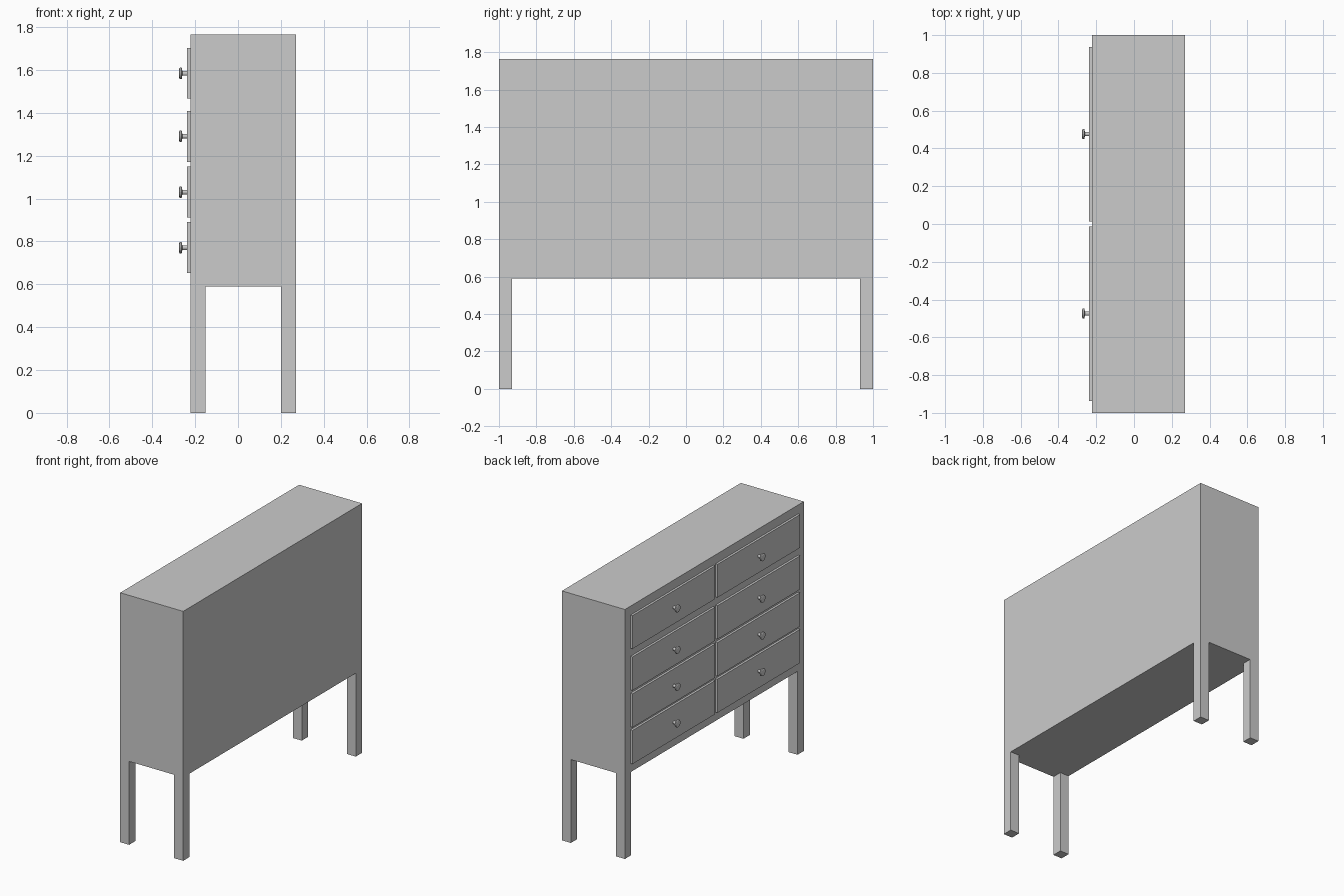
import bpy, bmesh, math
from mathutils import Matrix

if "Cube" in bpy.data.objects:
    bpy.data.objects.remove(bpy.data.objects["Cube"])

X0, X1 = -0.222, 0.271   # drawer face and back of the case


def finish(name, bm):
    bmesh.ops.recalc_face_normals(bm, faces=bm.faces)
    me = bpy.data.meshes.new(name)
    bm.to_mesh(me)
    bm.free()
    ob = bpy.data.objects.new(name, me)
    bpy.context.collection.objects.link(ob)
    return ob


def box(name, lo, hi):
    bm = bmesh.new()
    size = [b - a for a, b in zip(lo, hi)]
    mid = [(a + b) / 2 for a, b in zip(lo, hi)]
    bmesh.ops.create_cube(bm, size=1, matrix=Matrix.Translation(mid) @ Matrix.Diagonal((*size, 1)))
    return finish(name, bm)


def knob(name, y, z):
    # lathe profile: (x, radius) from drawer face outwards
    profile = [(-0.232, 0.011), (-0.26, 0.011), (-0.262, 0.025),
               (-0.266, 0.027), (-0.272, 0.026), (-0.275, 0.02)]
    n = 16
    bm = bmesh.new()
    rings = [[bm.verts.new((x, y + r * math.cos(2 * math.pi * i / n),
                            z + r * math.sin(2 * math.pi * i / n))) for i in range(n)]
             for x, r in profile]
    for a, b in zip(rings, rings[1:]):
        for i in range(n):
            j = (i + 1) % n
            bm.faces.new((a[i], a[j], b[j], b[i]))
    bm.faces.new(rings[0])
    bm.faces.new(rings[-1])
    return finish(name, bm)


# case: base rail, body and top board, flush on all sides
box("base_rail", (X0, -1, 0.59), (X1, 1, 0.63))
box("case_body", (X0, -1, 0.63), (X1, 1, 1.71))
box("top_board", (X0, -1, 1.71), (X1, 1, 1.765))

# four square legs
L = 0.07
for xn, x in (("front", X0), ("back", X1 - L)):
    for yn, y in (("left", -1), ("right", 1 - L)):
        box(f"{xn}_{yn}_leg", (x, y, 0), (x + L, y + L, 0.59))

# drawer fronts in four rows and two columns, each with a knob
for row, (z0, z1) in enumerate(((0.652, 0.89), (0.911, 1.149), (1.172, 1.41), (1.467, 1.702))):
    for col, (y0, y1) in enumerate(((-0.936, -0.012), (0.014, 0.938))):
        box(f"drawer_front_{row}_{col}", (-0.238, y0, z0), (X0 + 0.002, y1, z1))
        knob(f"drawer_knob_{row}_{col}", (y0 + y1) / 2, (z0 + z1) / 2)
